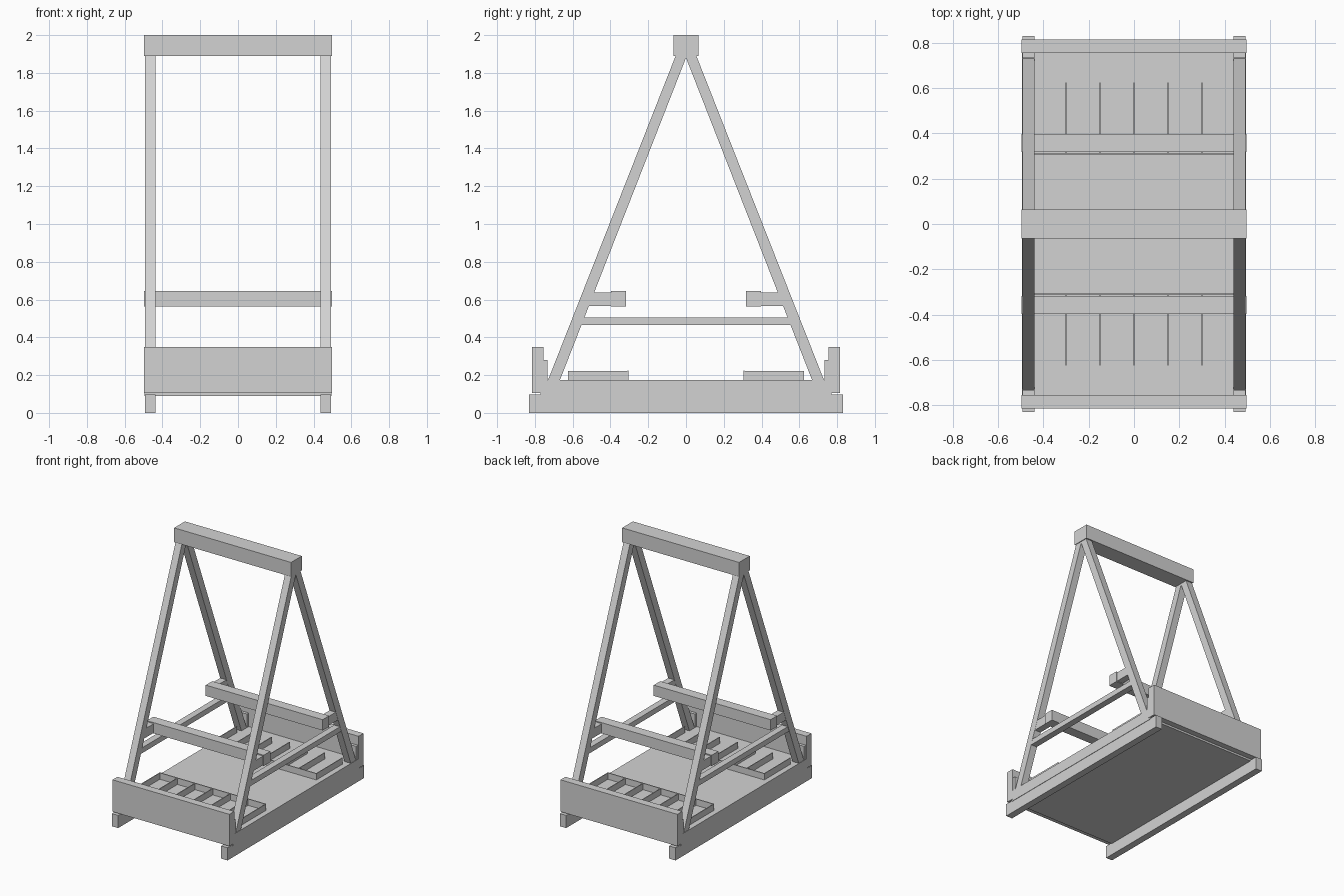
import bpy
import bmesh

if "Cube" in bpy.data.objects:
    bpy.data.objects.remove(bpy.data.objects["Cube"])

grey = bpy.data.materials.new("light_grey")
grey.diffuse_color = (0.65, 0.65, 0.65, 1)
grey.use_nodes = True
grey.node_tree.nodes["Principled BSDF"].inputs["Base Color"].default_value = grey.diffuse_color


def finish(name, bm):
    bmesh.ops.recalc_face_normals(bm, faces=bm.faces)
    mesh = bpy.data.meshes.new(name)
    bm.to_mesh(mesh)
    bm.free()
    mesh.materials.append(grey)
    obj = bpy.data.objects.new(name, mesh)
    bpy.context.collection.objects.link(obj)
    return obj


def prism(name, profile, x0, x1):
    """Extrude a (y, z) outline along x."""
    bm = bmesh.new()
    face = bm.faces.new([bm.verts.new((x0, y, z)) for y, z in profile])
    ext = bmesh.ops.extrude_face_region(bm, geom=[face])
    moved = [v for v in ext["geom"] if isinstance(v, bmesh.types.BMVert)]
    bmesh.ops.translate(bm, verts=moved, vec=(x1 - x0, 0, 0))
    return finish(name, bm)


def box(name, x0, x1, y0, y1, z0, z1):
    y0, y1 = sorted((y0, y1))
    return prism(name, [(y0, z0), (y1, z0), (y1, z1), (y0, z1)], x0, x1)


# Base platform and top beam
box("platform", -0.495, 0.495, -0.77, 0.77, 0.09, 0.175)
box("top_beam", -0.497, 0.497, -0.065, 0.065, 1.89, 2.0)

# Parts repeated on the left and right
for side, s in (("left", -1), ("right", 1)):
    xa, xb = sorted((s * 0.438, s * 0.492))
    box(f"{side}_runner", xa, xb, -0.83, 0.83, 0, 0.097)
    box(f"{side}_side_rail", xa + 0.003, xb - 0.001, -0.557, 0.557, 0.464, 0.505)
    for end, d in (("front", -1), ("back", 1)):
        # Slanted leg, bracket post and short arm
        leg = [(0.73, 0.175), (0.667, 0.175), (0.0, 1.88), (0.0, 1.895), (0.053, 1.895)]
        prism(f"{end}_{side}_leg", [(d * y, z) for y, z in leg], xa, xb)
        box(f"{end}_{side}_post", xa, xb, d * 0.732, d * 0.757, 0.17, 0.28)
        arm = [(0.395, 0.567), (0.55, 0.567), (0.525, 0.637), (0.395, 0.637)]
        prism(f"{end}_{side}_arm", [(d * y, z) for y, z in arm], xa + 0.001, xb - 0.001)

# Parts repeated at the front and back
for end, d in (("front", -1), ("back", 1)):
    box(f"{end}_board", -0.497, 0.497, d * 0.755, d * 0.815, 0.105, 0.35)
    box(f"{end}_crossbar", -0.497, 0.497, d * 0.318, d * 0.397, 0.562, 0.645)
    # Thin divider rack on the platform
    box(f"{end}_rack_rail", -0.453, 0.453, d * 0.304, d * 0.311, 0.174, 0.224)
    for i in range(7):
        x = -0.45 + 0.15 * i
        box(f"{end}_rack_divider_{i + 1}", x - 0.003, x + 0.003,
            d * 0.306, d * 0.625, 0.174, 0.223)
